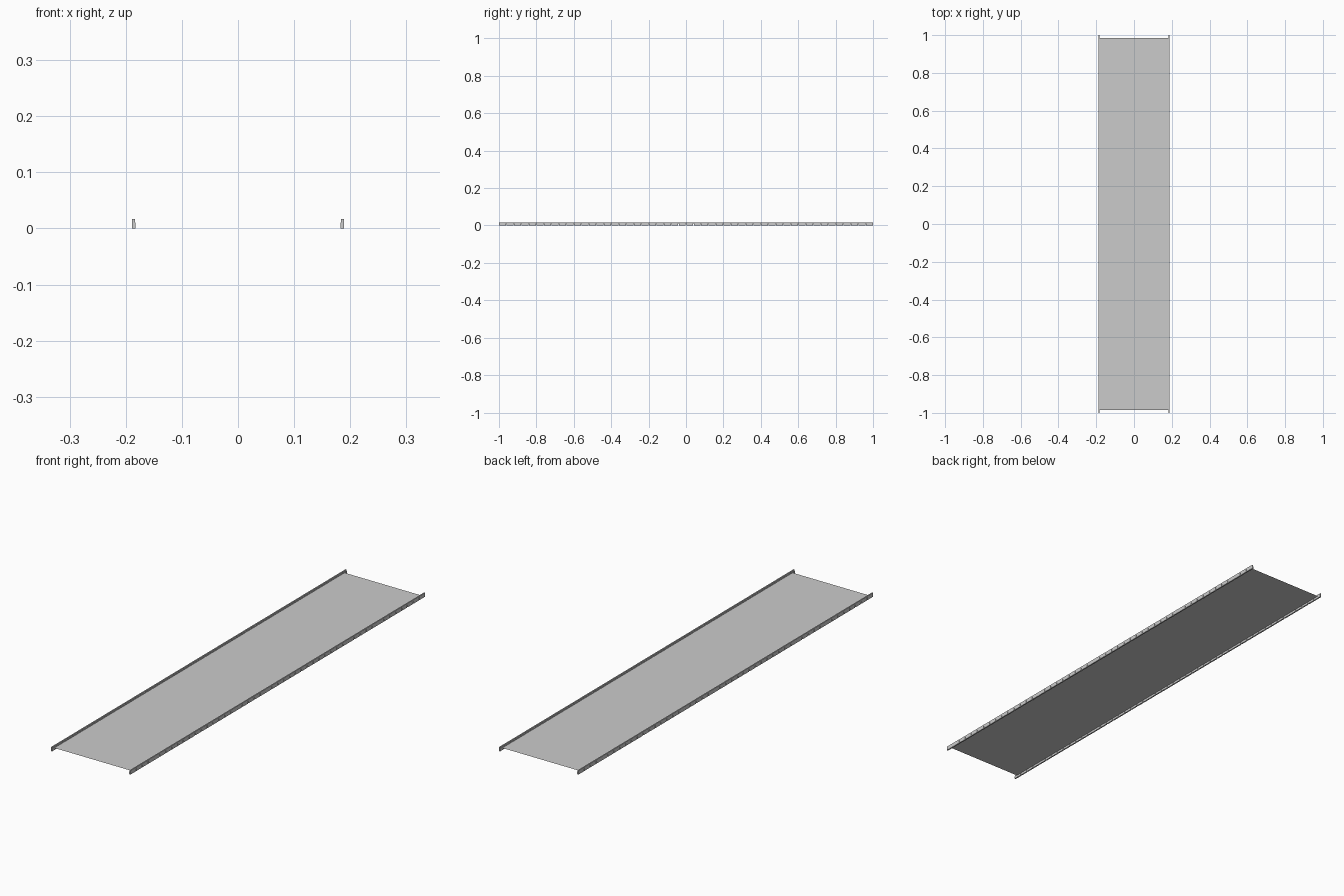
import bpy, bmesh
from mathutils import Vector

if "Cube" in bpy.data.objects:
    bpy.data.objects.remove(bpy.data.objects["Cube"])


def add_box(bm, lo, hi):
    lo, hi = Vector(lo), Vector(hi)
    verts = bmesh.ops.create_cube(bm, size=1.0)["verts"]
    for v in verts:
        v.co = Vector([(lo[i] + hi[i]) / 2 + v.co[i] * (hi[i] - lo[i]) for i in range(3)])


def make_object(name, bm):
    mesh = bpy.data.meshes.new(name)
    bm.to_mesh(mesh)
    bm.free()
    ob = bpy.data.objects.new(name, mesh)
    bpy.context.collection.objects.link(ob)
    return ob


def mirror_x(ob):
    mod = ob.modifiers.new("mirror", "MIRROR")
    mod.use_axis[0] = True


# thin flat panel slung between the rails
bm = bmesh.new()
corners = [(-0.185, -0.985), (0.185, -0.985), (0.185, 0.985), (-0.185, 0.985)]
bm.faces.new([bm.verts.new((x, y, 0.009)) for x, y in corners])
make_object("panel", bm)

# continuous upper strip of each side rail
bm = bmesh.new()
add_box(bm, (0.184, -1, 0.011), (0.189, 1, 0.017))
mirror_x(make_object("rail_strips", bm))

# row of short links under the strip
bm = bmesh.new()
count = 50
pitch = 2 / count
gap = 0.003
for i in range(count):
    y0 = -1 + i * pitch + (gap / 2 if i else 0)
    y1 = -1 + (i + 1) * pitch - (gap / 2 if i < count - 1 else 0)
    add_box(bm, (0.183, y0, 0), (0.189, y1, 0.011))
mirror_x(make_object("rail_links", bm))
